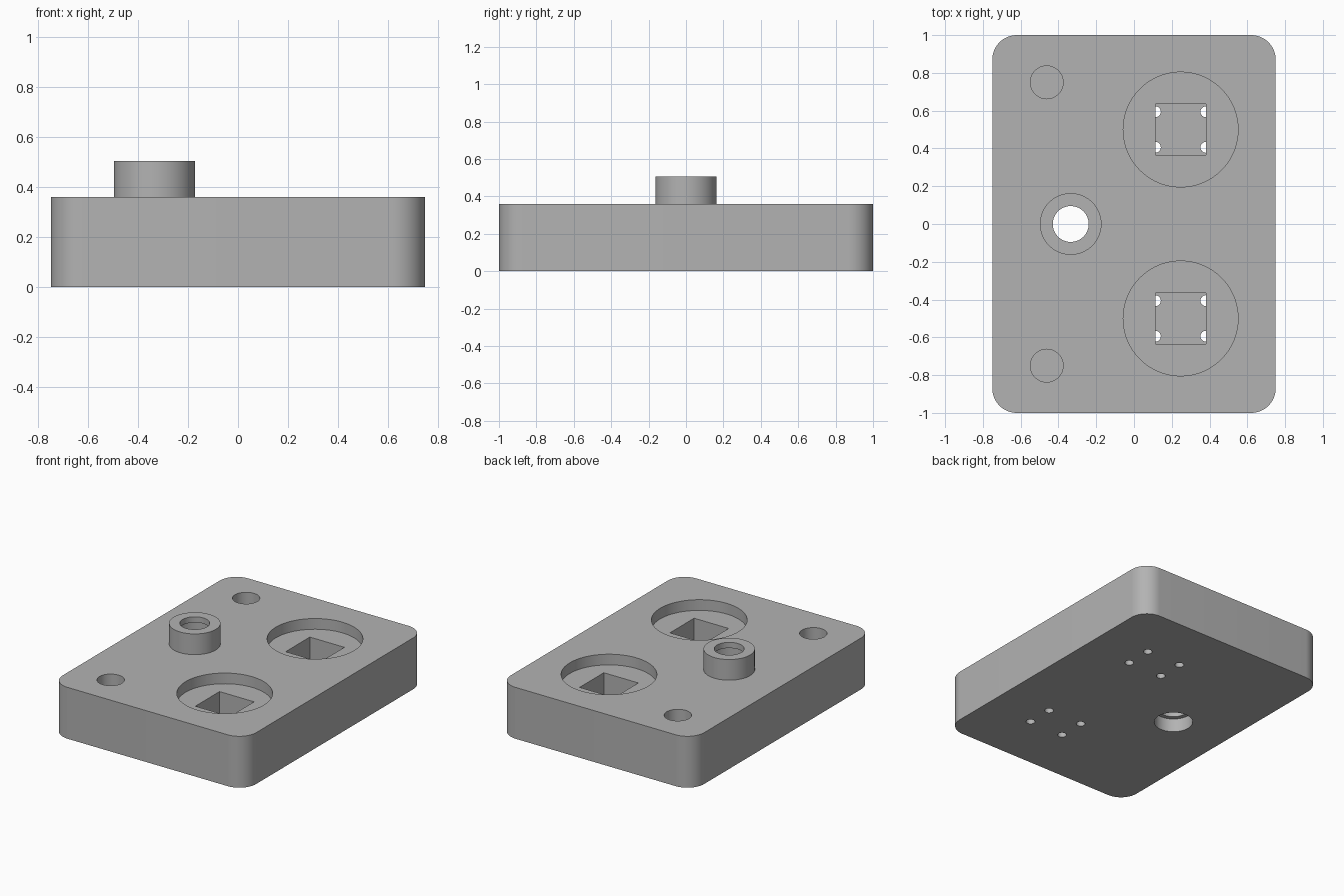
import bpy, bmesh, math

cube = bpy.data.objects.get("Cube")
if cube:
    bpy.data.objects.remove(cube, do_unlink=True)

TOP = 0.36          # plate thickness
POCKET_FLOOR = 0.285
SQUARE_FLOOR = 0.06

grey = bpy.data.materials.new("plain_grey")
grey.use_nodes = True
colour = (0.45, 0.45, 0.45, 1)
grey.diffuse_color = colour
grey.node_tree.nodes["Principled BSDF"].inputs["Base Color"].default_value = colour


def make_object(name, bm):
    bmesh.ops.recalc_face_normals(bm, faces=bm.faces)
    mesh = bpy.data.meshes.new(name)
    bm.to_mesh(mesh)
    bm.free()
    mesh.materials.append(grey)
    obj = bpy.data.objects.new(name, mesh)
    bpy.context.collection.objects.link(obj)
    return obj


def extrude_outline(name, points, z0, z1):
    bm = bmesh.new()
    face = bm.faces.new([bm.verts.new((x, y, z0)) for x, y in points])
    grown = bmesh.ops.extrude_face_region(bm, geom=[face])["geom"]
    verts = [v for v in grown if isinstance(v, bmesh.types.BMVert)]
    bmesh.ops.translate(bm, verts=verts, vec=(0, 0, z1 - z0))
    return make_object(name, bm)


def arc(cx, cy, r, start, sweep, n, closed):
    steps = n + 1 if closed else n
    angles = [start + sweep * i / n for i in range(steps)]
    return [(cx + r * math.cos(a), cy + r * math.sin(a)) for a in angles]


def cylinder(name, x, y, r, z0, z1, n=64):
    return extrude_outline(name, arc(x, y, r, 0, math.tau, n, False), z0, z1)


def turned(name, x, y, profile, n=64):
    # Stacked rings of (radius, height), capped at both ends
    bm = bmesh.new()
    rings = [[bm.verts.new((px, py, z)) for px, py in arc(x, y, r, 0, math.tau, n, False)]
             for r, z in profile]
    for a, b in zip(rings, rings[1:]):
        for i in range(n):
            j = (i + 1) % n
            bm.faces.new((a[i], a[j], b[j], b[i]))
    bm.faces.new(rings[0])
    bm.faces.new(rings[-1])
    return make_object(name, bm)


def combine(body, tool, operation):
    tool.hide_render = True
    mod = body.modifiers.new(tool.name, "BOOLEAN")
    mod.operation = operation
    mod.solver = "EXACT"
    mod.object = tool
    bpy.context.view_layer.objects.active = body
    bpy.ops.object.modifier_apply(modifier=mod.name)
    bpy.data.objects.remove(tool, do_unlink=True)


# Rounded base plate
R = 0.13
outline = []
for k, (sx, sy) in enumerate([(1, 1), (-1, 1), (-1, -1), (1, -1)]):
    outline += arc(sx * (0.75 - R), sy * (1 - R), R, k * math.pi / 2, math.pi / 2, 16, True)
plate = extrude_outline("base_plate", outline, 0, TOP)

# Raised collar and its stepped through bore
BX = -0.335
combine(plate, cylinder("collar", BX, 0, 0.163, 0.2, 0.505), "UNION")
bore = [(0.125, -0.1), (0.125, 0.095), (0.095, 0.095), (0.095, 0.15),
        (0.125, 0.15), (0.125, 0.465), (0.095, 0.465), (0.095, 0.6)]
combine(plate, turned("collar_bore", BX, 0, bore), "DIFFERENCE")

for side in (-1, 1):
    # Blind corner hole
    combine(plate, cylinder("corner_hole", -0.462, side * 0.75, 0.087, 0.12, 0.5, 48), "DIFFERENCE")
    # Round recess with a square well in its floor
    cx, cy, h = 0.247, side * 0.5, 0.134
    combine(plate, cylinder("round_recess", cx, cy, 0.304, POCKET_FLOOR, 0.5, 96), "DIFFERENCE")
    square = [(cx - h, cy - h), (cx + h, cy - h), (cx + h, cy + h), (cx - h, cy + h)]
    combine(plate, extrude_outline("square_well", square, SQUARE_FLOOR, 0.4), "DIFFERENCE")
    # Four small pin holes through the underside
    for dx in (-h, h):
        for dy in (-0.094, 0.094):
            combine(plate, cylinder("pin_hole", cx + dx, cy + dy, 0.029, -0.1,
                                    SQUARE_FLOOR + 0.01, 24), "DIFFERENCE")

# Smooth round walls, sharp edges kept
bpy.ops.object.select_all(action="DESELECT")
plate.select_set(True)
bpy.context.view_layer.objects.active = plate
bpy.ops.object.shade_smooth_by_angle(angle=math.radians(30))
